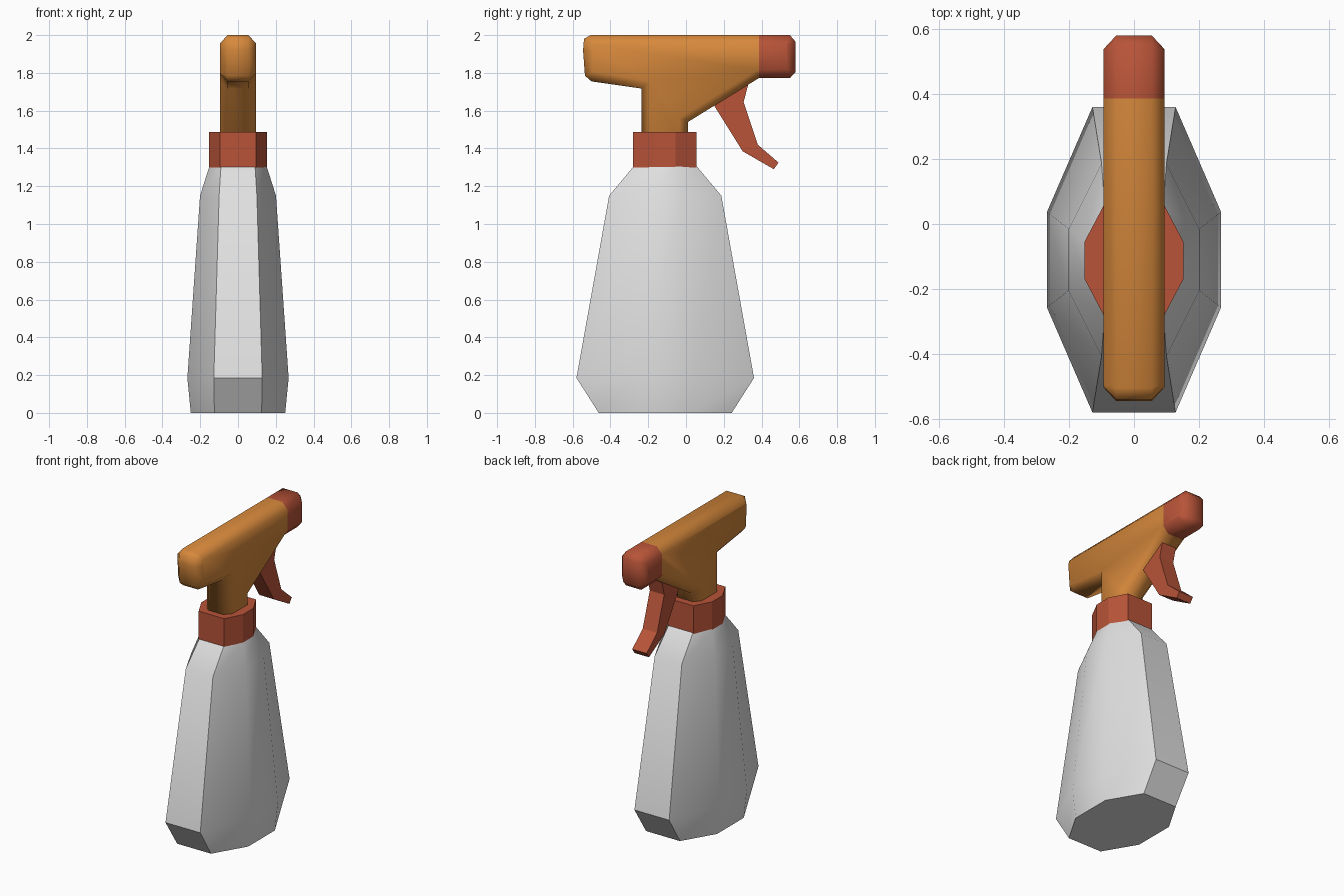
import bpy, bmesh, math
from mathutils import Vector

if "Cube" in bpy.data.objects:
    bpy.data.objects.remove(bpy.data.objects["Cube"])


def material(name, rgb):
    m = bpy.data.materials.new(name)
    m.diffuse_color = (*rgb, 1)
    m.use_nodes = True
    m.node_tree.nodes["Principled BSDF"].inputs["Base Color"].default_value = m.diffuse_color
    return m


ORANGE = material("orange plastic", (0.68, 0.25, 0.045))
RED = material("red plastic", (0.48, 0.088, 0.04))
WHITE = material("pale bottle plastic", (0.75, 0.75, 0.75))


def finish(bm, name, mats, angle):
    bmesh.ops.recalc_face_normals(bm, faces=bm.faces)
    me = bpy.data.meshes.new(name)
    bm.to_mesh(me)
    bm.free()
    ob = bpy.data.objects.new(name, me)
    bpy.context.collection.objects.link(ob)
    for m in mats:
        me.materials.append(m)
    bpy.ops.object.select_all(action='DESELECT')
    ob.select_set(True)
    bpy.context.view_layer.objects.active = ob
    bpy.ops.object.shade_smooth_by_angle(angle=math.radians(angle))
    return ob


def loft(rings):
    """Skin equal-length rings of points and cap both ends."""
    bm = bmesh.new()
    vs = [[bm.verts.new(p) for p in r] for r in rings]
    n = len(vs[0])
    for a, b in zip(vs, vs[1:]):
        for i in range(n):
            j = (i + 1) % n
            bm.faces.new((a[i], a[j], b[j], b[i]))
    bm.faces.new(vs[0][::-1])
    bm.faces.new(vs[-1])
    return bm


def octagon(z, wide, side, half, narrow, cy=-0.11):
    """wide/narrow: x of side and end corners; half/side: their y offsets."""
    return [(sx * x, cy + sy * y, z) for sx, sy, x, y in (
        (1, -1, narrow, half), (1, -1, wide, side), (1, 1, wide, side), (1, 1, narrow, half),
        (-1, 1, narrow, half), (-1, 1, wide, side), (-1, -1, wide, side), (-1, -1, narrow, half))]


def inset(pts, d):
    """Mitred inward offset of a counter-clockwise outline."""
    out = []
    for i, p in enumerate(pts):
        p = Vector(p)
        e1 = (p - Vector(pts[i - 1])).normalized()
        e2 = (Vector(pts[(i + 1) % len(pts)]) - p).normalized()
        n1, n2 = Vector((-e1.y, e1.x)), Vector((-e2.y, e2.x))
        out.append(p + (n1 + n2) * d / (1 + n1.dot(n2)))
    return out


def slab(layers):
    return loft([[(x, p[0], p[1]) for p in outline] for x, outline in layers])


# Bottle and its collar: tapered flattened octagons
finish(loft([octagon(0, 0.25, 0.14, 0.352, 0.125),
             octagon(0.185, 0.268, 0.147, 0.47, 0.128),
             octagon(1.15, 0.201, 0.095, 0.297, 0.10),
             octagon(1.31, 0.15, 0.056, 0.163, 0.09)]), "bottle", [WHITE], 30)
finish(loft([octagon(z, 0.153, 0.056, 0.168, 0.094, -0.112) for z in (1.30, 1.487)]),
       "collar", [RED], 20)

# Spray head: side outline with chamfered flanks, red nozzle at the far end
head = [(-0.235, 1.40), (0.01, 1.40), (0.01, 1.54), (0.385, 1.772), (0.55, 1.772),
        (0.58, 1.805), (0.58, 1.965), (0.55, 2.0), (-0.505, 2.0), (-0.54, 1.98),
        (-0.545, 1.92), (-0.535, 1.785), (-0.50, 1.755), (-0.235, 1.717)]
core = inset(head, 0.042)
bm = slab([(-0.094, core), (-0.055, head), (0.055, head), (0.094, core)])
bmesh.ops.bisect_plane(bm, geom=bm.verts[:] + bm.edges[:] + bm.faces[:],
                       plane_co=(0, 0.387, 0), plane_no=(0, 1, 0))
for f in bm.faces:
    f.material_index = int(f.calc_center_median().y > 0.387)
finish(bm, "spray_head", [ORANGE, RED], 60)

# Trigger lever
lever = [(0.15, 1.625), (0.30, 1.385), (0.465, 1.29), (0.49, 1.325), (0.38, 1.42),
         (0.305, 1.645), (0.335, 1.76), (0.25, 1.74)]
finish(slab([(-0.053, lever), (0.053, lever)]), "trigger", [RED], 20)
